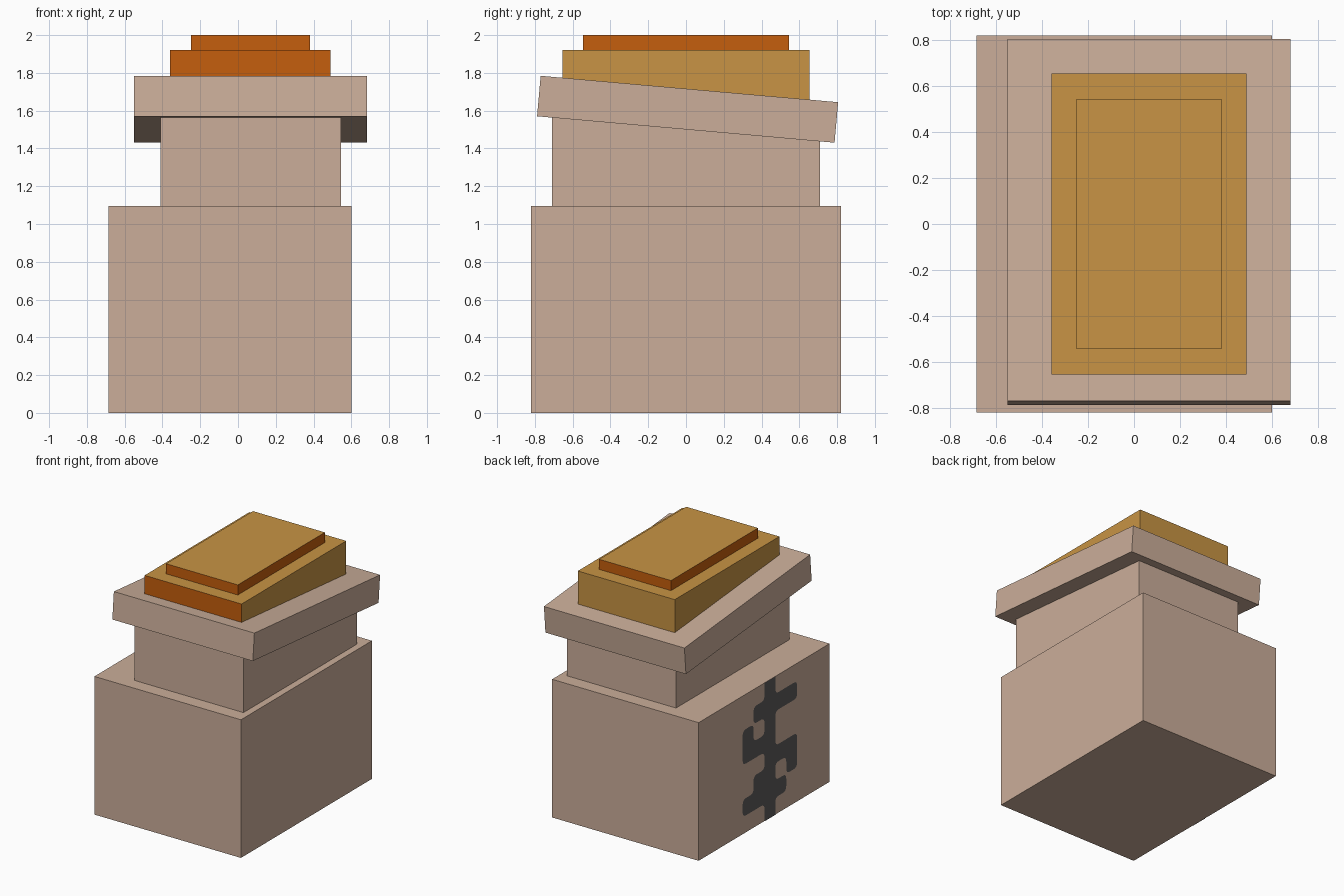
import bpy, bmesh, math
from mathutils import Vector, Matrix

if "Cube" in bpy.data.objects:
    bpy.data.objects.remove(bpy.data.objects["Cube"])


def material(name, rgb):
    m = bpy.data.materials.new(name)
    m.diffuse_color = (*rgb, 1)
    m.use_nodes = True
    m.node_tree.nodes["Principled BSDF"].inputs["Base Color"].default_value = m.diffuse_color
    return m


TAN = material("tan", (0.597, 0.423, 0.322))
OCHRE = material("ochre", (0.578, 0.296, 0.058))
ORANGE = material("burnt orange", (0.558, 0.112, 0.004))
DARK = material("dark grey", (0.11, 0.105, 0.105))


def finish(name, bm, mats):
    me = bpy.data.meshes.new(name)
    bm.to_mesh(me)
    bm.free()
    for m in mats:
        me.materials.append(m)
    ob = bpy.data.objects.new(name, me)
    bpy.context.collection.objects.link(ob)
    return ob


def box(name, lo, hi, mats, tilt=0, second=None):
    """Box between two corners; `second` picks faces by normal for material 1."""
    lo, hi = Vector(lo), Vector(hi)
    bm = bmesh.new()
    bmesh.ops.create_cube(bm, size=1, matrix=Matrix.Diagonal((*(hi - lo), 1)))
    bm.normal_update()
    for f in bm.faces:
        f.material_index = int(bool(second and second(f.normal)))
    ob = finish(name, bm, mats)
    ob.location = (lo + hi) / 2
    ob.rotation_euler.x = math.radians(tilt)
    return ob


# Stacked body
box("base_block", (-0.685, -0.82, 0), (0.60, 0.82, 1.095), [TAN])
box("neck_block", (-0.41, -0.71, 1.09), (0.545, 0.71, 1.60), [TAN])
box("tilted_slab", (-0.55, -0.782, 1.50), (0.682, 0.799, 1.715), [TAN], tilt=-5.07)

# Top tiers: front of the lower one and sides of the upper one are orange
box("lower_tier", (-0.36, -0.655, 1.62), (0.49, 0.655, 1.92), [OCHRE, ORANGE],
    second=lambda n: n.y < -0.5)
box("upper_tier", (-0.25, -0.545, 1.90), (0.38, 0.545, 2.0), [OCHRE, ORANGE],
    second=lambda n: abs(n.z) < 0.5)

# Crack marking on the left side: filled columns per row, bottom to top
rows = ["6", "4567", "568", "678", "456", "46", "5678", "6"]
cells = {(int(c), r) for r, cols in enumerate(rows) for c in cols}

# Outline edges of the filled cells, counter-clockwise
edges = {}
for c, r in cells:
    pts = [(c, r), (c + 1, r), (c + 1, r + 1), (c, r + 1)]
    outside = [(c, r - 1), (c + 1, r), (c, r + 1), (c - 1, r)]
    for i in range(4):
        if outside[i] not in cells:
            edges.setdefault(pts[i], []).append(pts[(i + 1) % 4])


def trace():
    """Walk one outline, turning left where two cells touch at a corner."""
    start = min(edges)
    path, cur, d = [start], start, Vector((0, -1))
    while True:
        nxt = max(edges[cur], key=lambda p: d.cross(Vector(p) - Vector(cur)))
        edges[cur].remove(nxt)
        if not edges[cur]:
            del edges[cur]
        d = Vector(nxt) - Vector(cur)
        cur = nxt
        if cur == start:
            return path
        path.append(cur)


CELL_Y, CELL_Z = 1.64 / 12, 1.095 / 8
bm = bmesh.new()
while edges:
    p = [Vector(q) for q in trace()]
    outline = []
    for i, b in enumerate(p):
        u = (p[i - 1] - b).normalized()
        v = (p[(i + 1) % len(p)] - b).normalized()
        if abs(u.dot(v)) > 0.5:
            continue
        # Rounded corners, square where the strip meets the block's edges
        if b.y in (0, 8):
            outline.append(b)
            continue
        for t in (0, 0.25, 0.5, 0.75, 1):
            outline.append(b + 0.3 * ((1 - t) ** 2 * u + t ** 2 * v))
    bm.faces.new([bm.verts.new((-0.688, 0.82 - q.x * CELL_Y, q.y * CELL_Z))
                  for q in outline])
bm.normal_update()
for f in bm.faces:
    if f.normal.x > 0:
        f.normal_flip()
finish("crack_marking", bm, [DARK])
